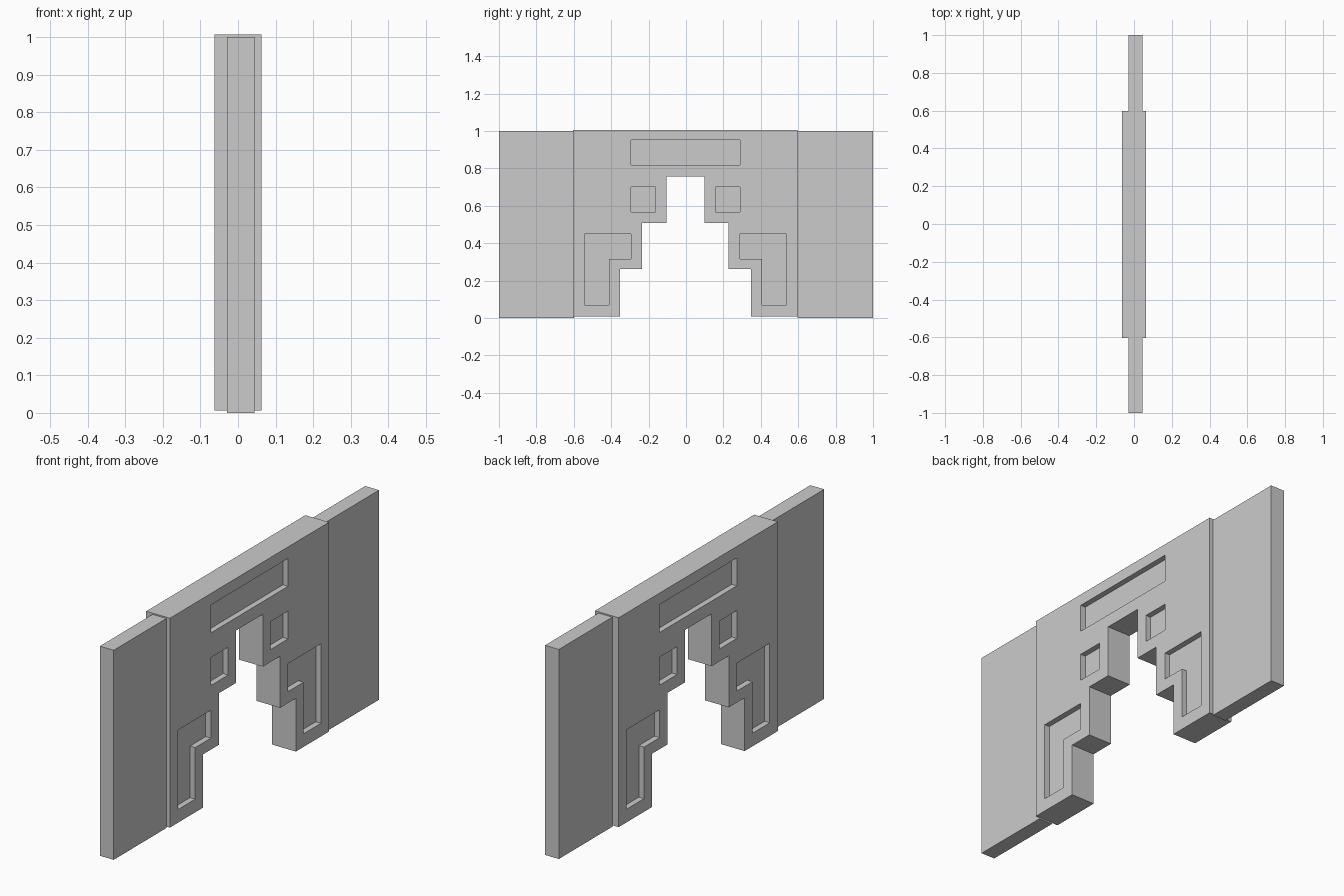
import bpy, bmesh

if "Cube" in bpy.data.objects:
    bpy.data.objects.remove(bpy.data.objects["Cube"])

CY = -0.003      # symmetry line of the gate block
HALF = 0.0625    # half thickness of the gate block
DEPTH = 0.027    # depth of the inlaid recesses


def prism(name, profile, x0, x1):
    """Extrude a (y, z) profile along x."""
    bm = bmesh.new()
    face = bm.faces.new([bm.verts.new((x0, y, z)) for y, z in profile])
    ext = bmesh.ops.extrude_face_region(bm, geom=[face])
    verts = [g for g in ext["geom"] if isinstance(g, bmesh.types.BMVert)]
    bmesh.ops.translate(bm, verts=verts, vec=(x1 - x0, 0, 0))
    bmesh.ops.recalc_face_normals(bm, faces=bm.faces)
    mesh = bpy.data.meshes.new(name)
    bm.to_mesh(mesh)
    bm.free()
    obj = bpy.data.objects.new(name, mesh)
    bpy.context.collection.objects.link(obj)
    return obj


def rect(y0, y1, z0, z1):
    return [(y0, z0), (y1, z0), (y1, z1), (y0, z1)]


def flip(profile, side):
    return [(CY + side * y, z) for y, z in profile]


# Side walls
for name, y0, y1 in (("left_wall", -1.0, -0.6), ("right_wall", 0.597, 1.0)):
    prism(name, rect(y0, y1, 0, 1), -0.029, 0.044)

# Gate block with stepped archway
half = [(0.6, 1.006), (0.6, 0.007), (0.35, 0.007), (0.35, 0.261),
        (0.231, 0.261), (0.231, 0.507), (0.1015, 0.507), (0.1015, 0.757)]
gate = prism("stepped_gate", flip(half, 1) + flip(half[::-1], -1), -HALF, HALF)

# Recess outlines: lintel bar, small squares and L shapes
square = rect(0.16, 0.291, 0.567, 0.70)
ell = [(0.291, 0.449), (0.539, 0.449), (0.539, 0.07),
       (0.409, 0.07), (0.409, 0.316), (0.291, 0.316)]
outlines = [flip(rect(-0.291, 0.291, 0.818, 0.951), 1)]
for side in (-1, 1):
    outlines += [flip(square, side), flip(ell, side)]

# Cut the recesses into both faces
cutters = bpy.data.collections.new("recess_cutters")
bpy.context.scene.collection.children.link(cutters)
for outline in outlines:
    for side in (-1, 1):
        cutter = prism("recess_cutter", outline, side * (HALF - DEPTH), side * 0.1)
        cutter.hide_render = True
        bpy.context.collection.objects.unlink(cutter)
        cutters.objects.link(cutter)

mod = gate.modifiers.new("recesses", "BOOLEAN")
mod.operation = "DIFFERENCE"
mod.solver = "EXACT"
mod.operand_type = "COLLECTION"
mod.collection = cutters
bpy.context.view_layer.objects.active = gate
bpy.ops.object.modifier_apply(modifier=mod.name)
for cutter in list(cutters.objects):
    bpy.data.objects.remove(cutter)
bpy.data.collections.remove(cutters)
